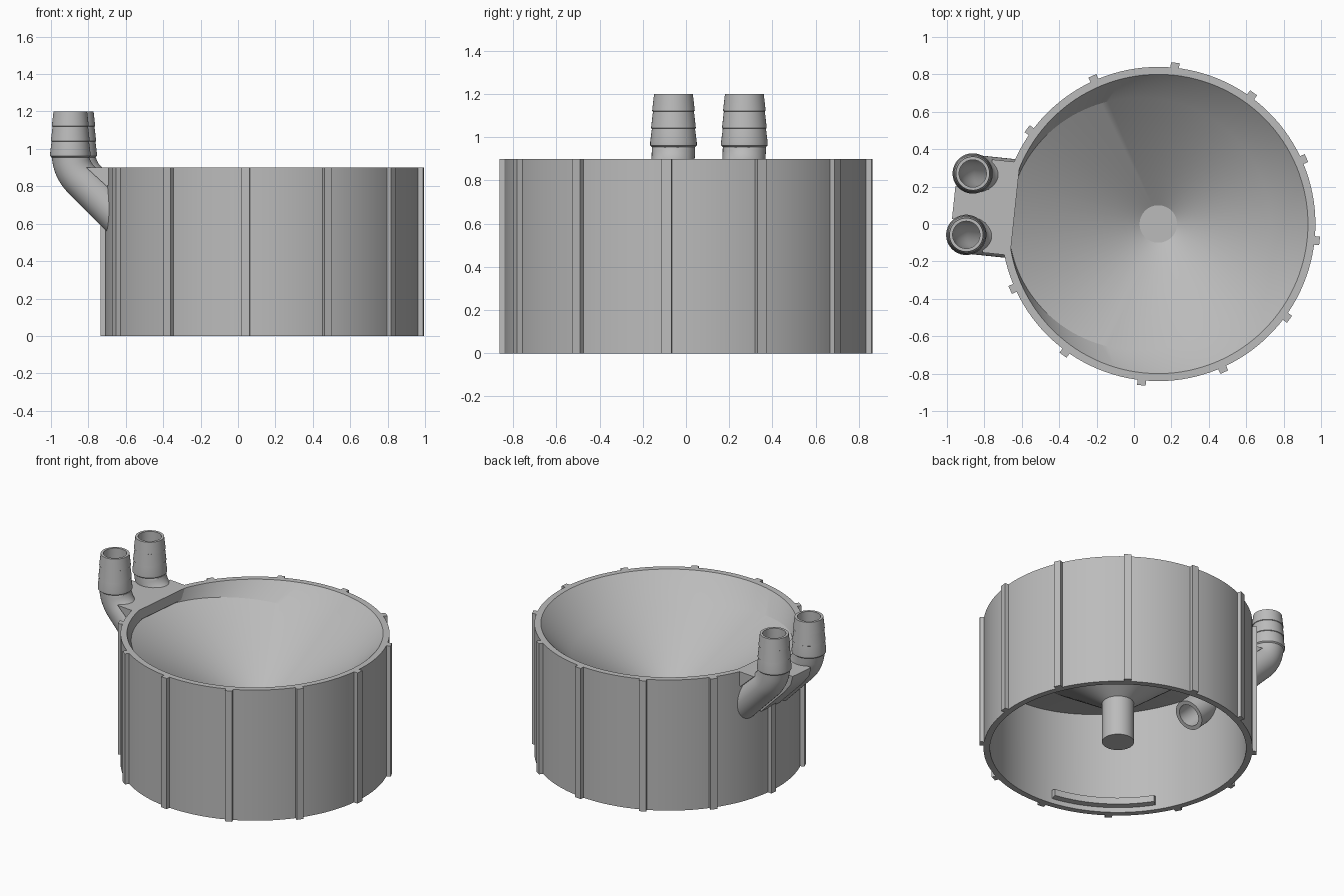
import bpy, bmesh, math
from mathutils import Matrix, Vector

if "Cube" in bpy.data.objects:
    bpy.data.objects.remove(bpy.data.objects["Cube"])

CX = 0.13                                  # axis of the round basin
TURN = Matrix.Translation((CX, 0, 0)) @ Matrix.Rotation(math.radians(-6), 4, 'Z')

grey = bpy.data.materials.new("plain grey")
grey.diffuse_color = (0.5, 0.5, 0.5, 1)
grey.use_nodes = True
grey.node_tree.nodes["Principled BSDF"].inputs["Base Color"].default_value = grey.diffuse_color


def finish(name, bm, matrix=None, angle=30):
    if matrix:
        bm.transform(matrix)
    bmesh.ops.recalc_face_normals(bm, faces=bm.faces)
    mesh = bpy.data.meshes.new(name)
    bm.to_mesh(mesh)
    bm.free()
    mesh.materials.append(grey)
    ob = bpy.data.objects.new(name, mesh)
    bpy.context.collection.objects.link(ob)
    bpy.ops.object.select_all(action='DESELECT')
    ob.select_set(True)
    bpy.context.view_layer.objects.active = ob
    bpy.ops.object.shade_smooth_by_angle(angle=math.radians(angle))
    return ob


def bridge(bm, a, b):
    n = len(a)
    for i in range(n):
        bm.faces.new((a[i], a[(i + 1) % n], b[(i + 1) % n], b[i]))


def prism(name, outline, half_width):
    """Side outline (x, z) extruded across y, in the turned frame."""
    bm = bmesh.new()
    f = bm.faces.new([bm.verts.new((x, -half_width, z)) for x, z in outline])
    ext = bmesh.ops.extrude_face_region(bm, geom=[f])
    vs = [v for v in ext['geom'] if isinstance(v, bmesh.types.BMVert)]
    bmesh.ops.translate(bm, verts=vs, vec=(0, 2 * half_width, 0))
    return finish(name, bm, TURN)


# Basin: wall, offset tilted funnel, central post, all as one lofted shell
# each loop: centre x, radius x, radius y, height, slope of height along x
loops = [
    (CX, 0.84, 0.84, 0.0, 0),
    (CX, 0.84, 0.84, 0.9, 0),
    (CX, 0.80, 0.80, 0.9, 0),
    (0.03, 0.70, 0.675, 0.765, -0.085),
    (CX, 0.10, 0.10, 0.40, 0),
    None,                                  # flat top of post, then underside
    (CX, 0.10, 0.10, 0.045, 0),
    (CX, 0.10, 0.10, 0.32, 0),
    (CX, 0.52, 0.52, 0.60, -0.10),
    (CX, 0.80, 0.80, 0.65, -0.12),
    (CX, 0.80, 0.80, 0.0, 0),
]
SEG = 128
bm = bmesh.new()
rings = []
for spec in loops:
    if spec is None:
        rings.append(None)
        continue
    cx, rx, ry, z, slope = spec
    ring = []
    for i in range(SEG):
        a = 2 * math.pi * i / SEG
        dx = rx * math.cos(a)
        ring.append(bm.verts.new((cx + dx, ry * math.sin(a), z + slope * dx)))
    rings.append(ring)
for a, b in zip(rings, rings[1:]):
    if a and b:
        bridge(bm, a, b)
bridge(bm, rings[-1], rings[0])
bm.faces.new(rings[4])
bm.faces.new(rings[6])
finish("basin", bm, angle=20)

# Twelve grip ribs around the wall
bm = bmesh.new()
for k in range(12):
    m = (Matrix.Rotation(math.radians(30 * k), 4, 'Z')
         @ Matrix.Translation((0.845, 0, 0.45))
         @ Matrix.Diagonal((0.044, 0.046, 0.9, 1)))
    bmesh.ops.create_cube(bm, size=1, matrix=m)
finish("grip_ribs", bm, TURN)

# Curved ledge inside the lower wall
bm = bmesh.new()
sections = []
for i in range(17):
    a = math.radians(213 + 48 * i / 16)
    sections.append([bm.verts.new((CX + r * math.cos(a), r * math.sin(a), z))
                     for r, z in ((0.82, 0.03), (0.765, 0.04), (0.765, 0.085), (0.82, 0.10))])
for a, b in zip(sections, sections[1:]):
    bridge(bm, a, b)
bm.faces.new(sections[0])
bm.faces.new(sections[-1])
finish("inner_ledge", bm)

# Hose pipes: bent tube with a barbed vertical end
NX, BEND = -1.015, 0.20
bend_c = Vector((NX + BEND, 0, 0.978))
path = [(-0.645, 0.525, 45)]
for i in range(11):
    a = math.radians(45 - 4.5 * i)
    path.append((bend_c.x - BEND * math.cos(a), bend_c.z - BEND * math.sin(a), 45 - 4.5 * i))
barbs = [(0.100, 0.955), (0.108, 0.962), (0.108, 0.978), (0.100, 1.040), (0.104, 1.042),
         (0.095, 1.120), (0.099, 1.122), (0.090, 1.200)]
# the bend ends just above the first barb, so keep only its points below the collar
bent = [p for p in path if p[1] < 0.94]


def pipe(name, y):
    bm = bmesh.new()

    def ring(x, z, tilt, r):
        t = math.radians(tilt)
        n = Vector((math.cos(t), 0, math.sin(t)))
        return [bm.verts.new(Vector((x, y, z)) + n * r * math.cos(2 * math.pi * i / 40)
                             + Vector((0, r * math.sin(2 * math.pi * i / 40), 0)))
                for i in range(40)]

    rs = [ring(x, z, t, 0.10) for x, z, t in bent]
    rs += [ring(NX, z, 0, r) for r, z in barbs]
    rs += [ring(NX, z, 0, 0.073) for z in (1.2, 0.985)]
    rs += [ring(x, z, t, 0.073) for x, z, t in reversed(bent)]
    for a, b in zip(rs, rs[1:] + rs[:1]):
        bridge(bm, a, b)
    finish(name, bm, TURN, 25)


pipe("hose_pipe_back", 0.165)
pipe("hose_pipe_front", -0.165)

# Web between the pipes and flat gusset joining them to the rim
prism("pipe_web", [(-1.10, 0.9), (-1.085, 0.84), (-1.03, 0.77), (-0.84, 0.58),
                   (-0.81, 0.58), (-0.81, 0.9)], 0.088)
prism("rim_gusset", [(-0.92, 0.9), (-0.77, 0.9), (-0.77, 0.83), (-0.81, 0.80)], 0.25)
